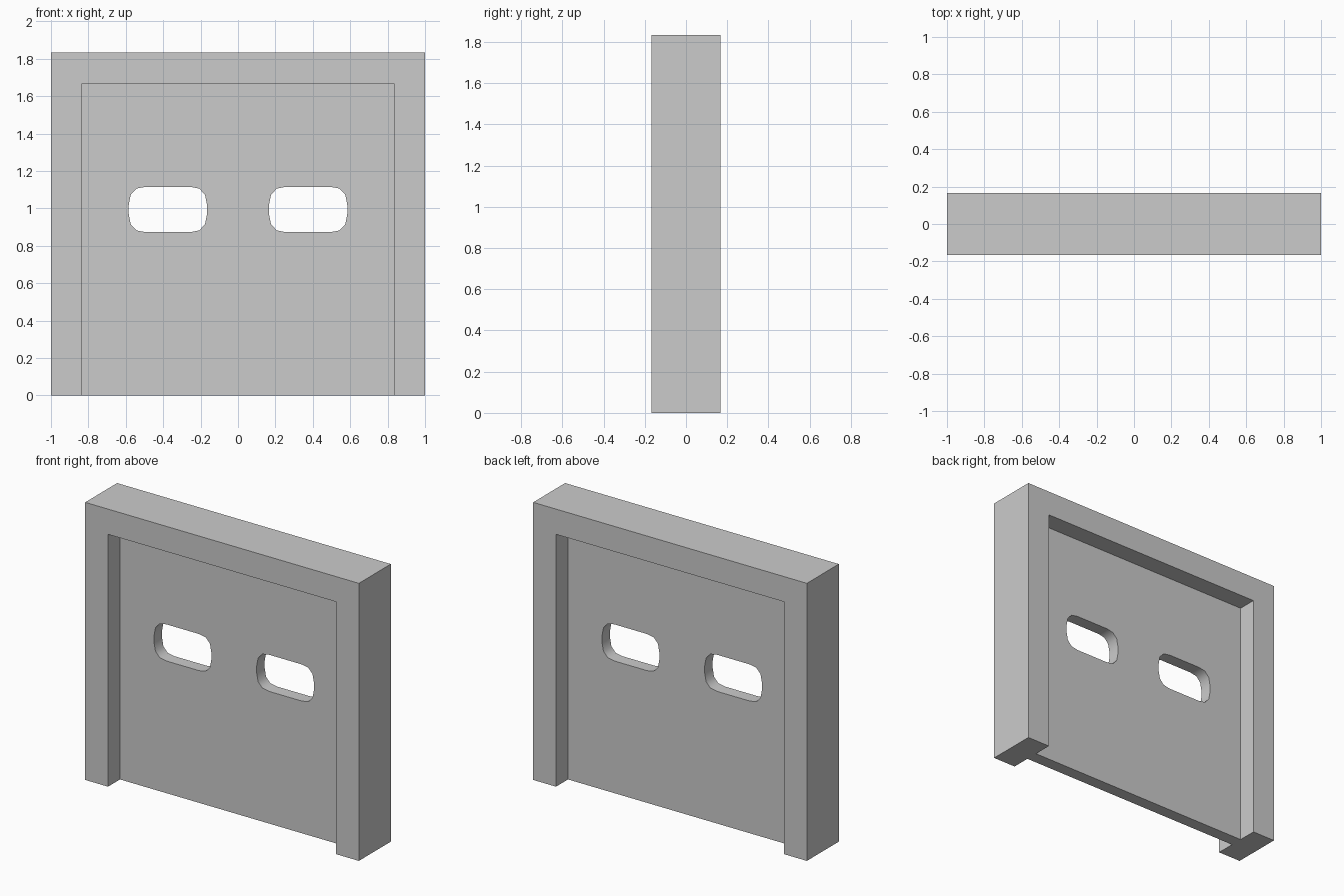
import bpy, bmesh
from mathutils import Vector

if "Cube" in bpy.data.objects:
    bpy.data.objects.remove(bpy.data.objects["Cube"])


def slab(name, loops, depth):
    """Fill x-z outlines (first is outer, rest are holes) and extrude along y."""
    bm = bmesh.new()
    for loop in loops:
        vs = [bm.verts.new((x, -depth / 2, z)) for x, z in loop]
        for a, b in zip(vs, vs[1:] + vs[:1]):
            bm.edges.new((a, b))
    bmesh.ops.triangle_fill(bm, use_beauty=True, edges=bm.edges[:], normal=(0, -1, 0))
    ext = bmesh.ops.extrude_face_region(bm, geom=bm.faces[:], use_keep_orig=True)
    moved = [g for g in ext["geom"] if isinstance(g, bmesh.types.BMVert)]
    bmesh.ops.translate(bm, verts=moved, vec=Vector((0, depth, 0)))
    bmesh.ops.recalc_face_normals(bm, faces=bm.faces[:])
    mesh = bpy.data.meshes.new(name)
    bm.to_mesh(mesh)
    bm.free()
    ob = bpy.data.objects.new(name, mesh)
    bpy.context.collection.objects.link(ob)
    return ob


def window(cx, cz):
    """Rounded window outline, mirrored from one quarter."""
    q = [(0.21, 0.02), (0.199, 0.078), (0.168, 0.112), (0.12, 0.121)]
    half = q + [(-x, z) for x, z in reversed(q)]
    full = half + [(x, -z) for x, z in reversed(half)]
    return [(cx + x, cz + z) for x, z in full]


W, H = 1.0, 1.8333      # outer half width and height
w, h = 0.8333, 1.6667   # opening half width and height

# Door frame: two posts and a lintel in one outline
slab("door_frame", [[(-W, 0), (-W, H), (W, H), (W, 0),
                     (w, 0), (w, h), (-w, h), (-w, 0)]], 0.3333)

# Thin recessed panel with two windows
panel = slab("door_panel", [[(-w, 0), (-w, h), (w, h), (w, 0)],
                            window(-0.375, 0.994), window(0.375, 0.994)], 0.0833)

bpy.context.view_layer.objects.active = panel
panel.select_set(True)
bpy.ops.object.shade_smooth_by_angle(angle=0.9)
